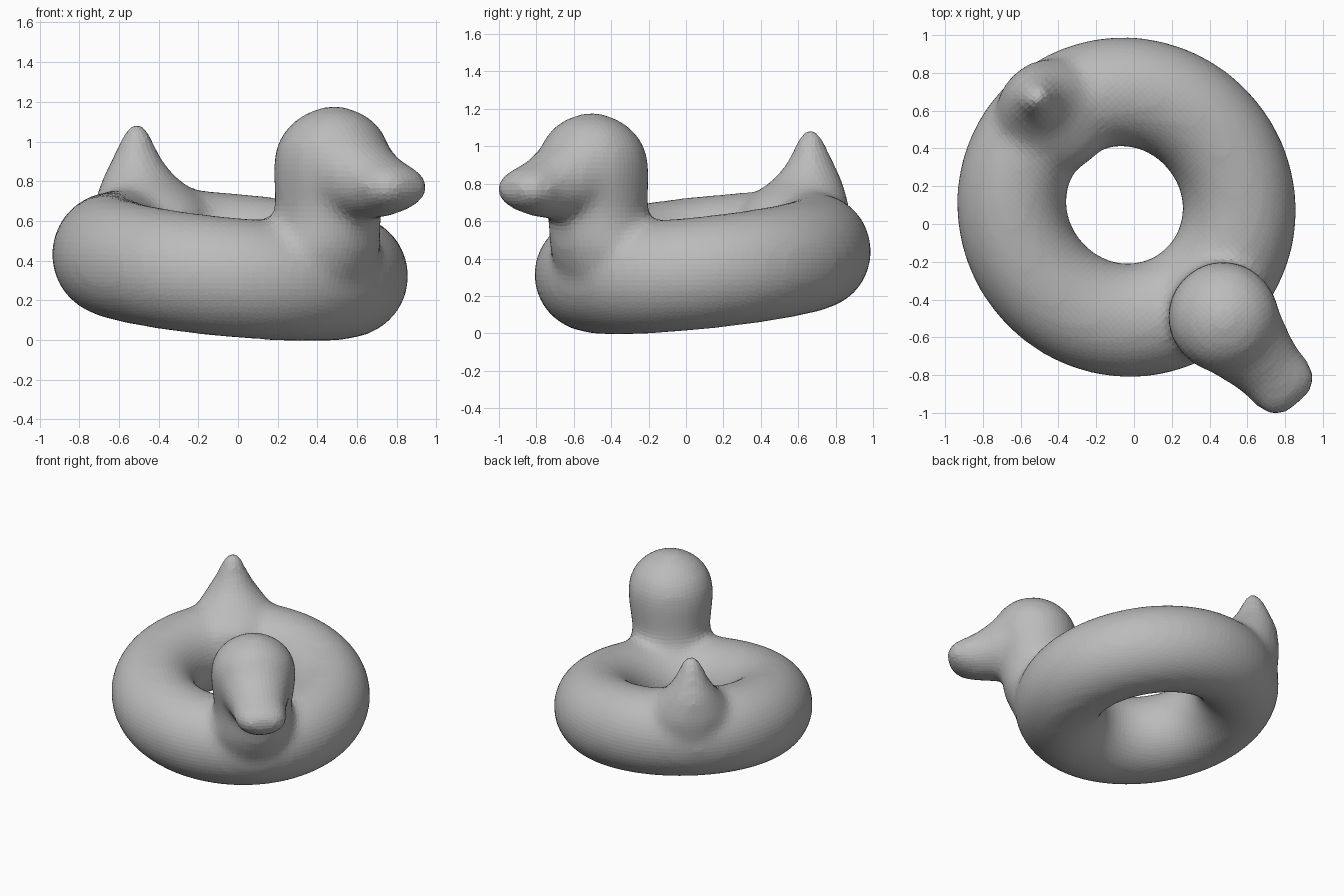
import bpy, bmesh
from math import sin, cos, pi, radians
from mathutils import Matrix, Vector

if "Cube" in bpy.data.objects:
    bpy.data.objects.remove(bpy.data.objects["Cube"], do_unlink=True)

SIDES = 40
ANGLES = [2 * pi * i / SIDES for i in range(SIDES)]


def loft(bm, sections, loop=False):
    """Skin a list of point rings; cap the ends unless they form a loop."""
    rings = [[bm.verts.new(p) for p in s] for s in sections]
    pairs = list(zip(rings, rings[1:]))
    if loop:
        pairs.append((rings[-1], rings[0]))
    for a, b in pairs:
        for i in range(SIDES):
            j = (i + 1) % SIDES
            bm.faces.new((a[i], a[j], b[j], b[i]))
    if not loop:
        bm.faces.new(rings[0][::-1])
        bm.faces.new(rings[-1])


def upright(bm, profile, side=0.0):
    """Round form rising in z from (height, centre, radius) rows."""
    loft(bm, [[(c + r * cos(a), side + r * sin(a), z) for a in ANGLES]
              for z, c, r in profile])


def ring_section(t):
    """Cross-section of the ring, which is longer and fuller at the front."""
    major = 0.595 + 0.024 * cos(t) ** 2
    tube = 0.296 + 0.008 * cos(t)
    return [((major + tube * cos(a)) * cos(t), (major + tube * cos(a)) * sin(t),
             0.302 * sin(a)) for a in ANGLES]


bm = bmesh.new()

# Inflated ring, tipped down towards the front
tilt = Matrix.Translation((0, 0, 0.378)) @ Matrix.Rotation(radians(7.7), 4, 'Y')
loft(bm, [[tilt @ Vector(p) for p in ring_section(2 * pi * k / 72)]
          for k in range(72)], loop=True)

# Chest and neck rising out of the ring, and the domed head
upright(bm, [(0.2, 0.62, 0.24), (0.35, 0.66, 0.295), (0.45, 0.69, 0.305),
             (0.53, 0.725, 0.285), (0.6, 0.745, 0.27), (0.68, 0.76, 0.27),
             (0.78, 0.775, 0.285), (0.88, 0.785, 0.295), (0.97, 0.79, 0.287),
             (1.05, 0.795, 0.25), (1.12, 0.8, 0.182), (1.16, 0.8, 0.105),
             (1.182, 0.8, 0.025)])

# Bill: (forward, height, half width, half height)
bill = [(0.78, 0.86, 0.27, 0.26), (0.97, 0.855, 0.24, 0.25),
        (1.08, 0.81, 0.205, 0.2), (1.18, 0.78, 0.182, 0.16),
        (1.27, 0.77, 0.182, 0.127), (1.33, 0.77, 0.17, 0.1),
        (1.37, 0.77, 0.13, 0.068), (1.388, 0.77, 0.07, 0.03)]
loft(bm, [[(u, w * cos(a), z + h * sin(a)) for a in ANGLES]
          for u, z, w, h in bill])

# Pointed tail, set slightly to the left
upright(bm, [(0.4, -0.6, 0.28), (0.52, -0.6, 0.3), (0.66, -0.62, 0.298),
             (0.73, -0.65, 0.26), (0.82, -0.715, 0.185), (0.9, -0.735, 0.132),
             (0.98, -0.738, 0.095), (1.05, -0.735, 0.064), (1.1, -0.735, 0.03)],
        side=0.028)

bmesh.ops.recalc_face_normals(bm, faces=bm.faces)
mesh = bpy.data.meshes.new("duck_float")
bm.to_mesh(mesh)
bm.free()

grey = bpy.data.materials.new("grey")
grey.use_nodes = True
colour = (0.5, 0.5, 0.5, 1)
grey.diffuse_color = colour
grey.node_tree.nodes["Principled BSDF"].inputs["Base Color"].default_value = colour
mesh.materials.append(grey)

duck = bpy.data.objects.new("duck_float", mesh)
bpy.context.collection.objects.link(duck)
duck.location = (-0.045, 0.095, 0)
duck.rotation_euler.z = radians(-48.6)

# Fuse the parts into one skin and soften the joins
fuse = duck.modifiers.new("fuse", 'REMESH')
fuse.mode = 'VOXEL'
fuse.voxel_size = 0.03
soften = duck.modifiers.new("soften", 'SMOOTH')
soften.factor = 0.5
soften.iterations = 16
